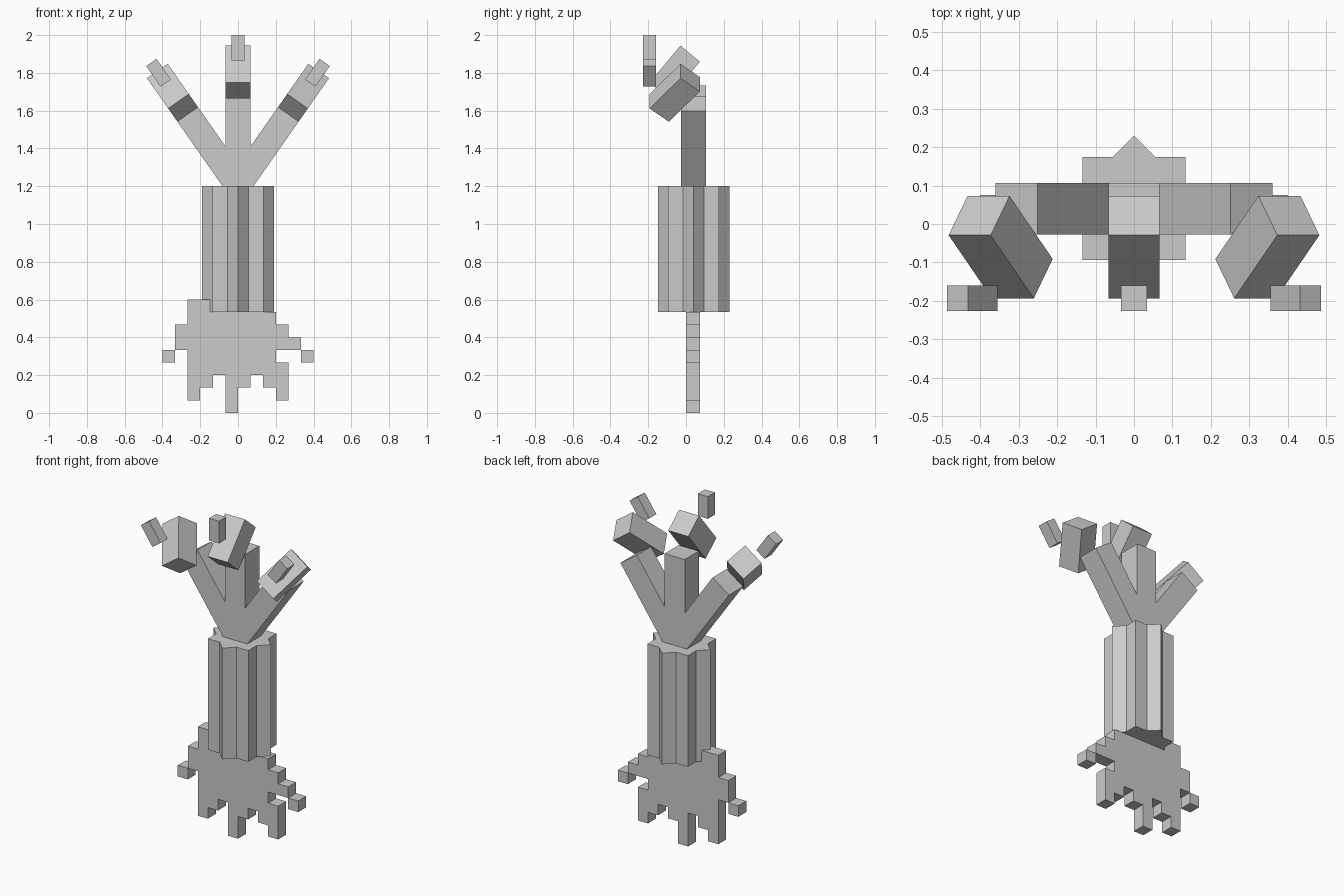
import bpy, bmesh
from math import radians, cos, sin, pi
from mathutils import Matrix, Vector

if "Cube" in bpy.data.objects:
    bpy.data.objects.remove(bpy.data.objects["Cube"])

U = 1 / 15           # size of one grid cell
YC = 0.04            # depth centre of the arm
KNUCKLE = Vector((0, YC, 1.2))   # point the fingers fan out from

grey = bpy.data.materials.new("grey")
grey.diffuse_color = (0.6, 0.6, 0.6, 1)
grey.use_nodes = True
grey.node_tree.nodes["Principled BSDF"].inputs["Base Color"].default_value = grey.diffuse_color


def finish(name, bm):
    bmesh.ops.recalc_face_normals(bm, faces=bm.faces)
    mesh = bpy.data.meshes.new(name)
    bm.to_mesh(mesh)
    bm.free()
    mesh.materials.append(grey)
    obj = bpy.data.objects.new(name, mesh)
    bpy.context.collection.objects.link(obj)
    return obj


def prism(name, points, offset):
    """Extrude a closed outline along an offset."""
    bm = bmesh.new()
    face = bm.faces.new([bm.verts.new(p) for p in points])
    ext = bmesh.ops.extrude_face_region(bm, geom=[face], use_keep_orig=True)
    verts = [g for g in ext["geom"] if isinstance(g, bmesh.types.BMVert)]
    bmesh.ops.translate(bm, verts=verts, vec=offset)
    return finish(name, bm)


def box(name, size, matrix):
    bm = bmesh.new()
    bmesh.ops.create_cube(bm, size=1)
    bmesh.ops.scale(bm, verts=bm.verts, vec=size)
    bmesh.ops.transform(bm, verts=bm.verts, matrix=matrix)
    return finish(name, bm)


# Jagged root plate: stepped outline, alternating x and z moves in grid cells
steps = [-3, 2, -2, 3, -1, 0, 0, 2, 1, 3, 2, 2, 3, 1, 4, 4, 3, 5, 5, 6,
         4, 7, 3, 8, -2, 9, -4, 7, -5, 5, -4, 1]
x, z, outline = -4, 1, []
for i, s in enumerate(steps):
    x, z = (s, z) if i % 2 == 0 else (x, s)
    outline.append((x * U, 0, z * U))
prism("root_plate", outline, (0, 0.075, 0))

# Loose corner blocks beside the plate
for side, name in ((-1, "left"), (1, "right")):
    box(f"root_block_{name}", (U, 0.075, U),
        Matrix.Translation((side * 5.5 * U, 0.0375, 4.5 * U)))

# Shaft: eight-pointed star made of two crossed squares
half = 0.134
outer, inner = half * 2 ** 0.5, half / cos(pi / 8)
star = []
for i in range(16):
    r, a = (inner if i % 2 else outer), i * pi / 8
    star.append((r * cos(a), YC + r * sin(a), 8 * U))
prism("shaft", star, (0, 0, 10 * U))

# Three fingers, each with a bent upper joint and a claw, fanned about y
for angle, name in ((-35, "left"), (0, "middle"), (35, "right")):
    fan = Matrix.Translation(KNUCKLE) @ Matrix.Rotation(radians(angle), 4, 'Y')
    box(f"finger_{name}", (2 * U, 2 * U, 8 * U),
        fan @ Matrix.Translation((0, 0, 4 * U)))
    box(f"finger_joint_{name}", (2 * U, 2 * U, 0.255),
        fan @ Matrix.Translation((0, -0.06 - YC, 0.604))
        @ Matrix.Rotation(radians(-40), 4, 'X'))
    box(f"claw_{name}", (U, U, 2 * U),
        fan @ Matrix.Translation((0, -0.193 - YC, 11 * U)))
